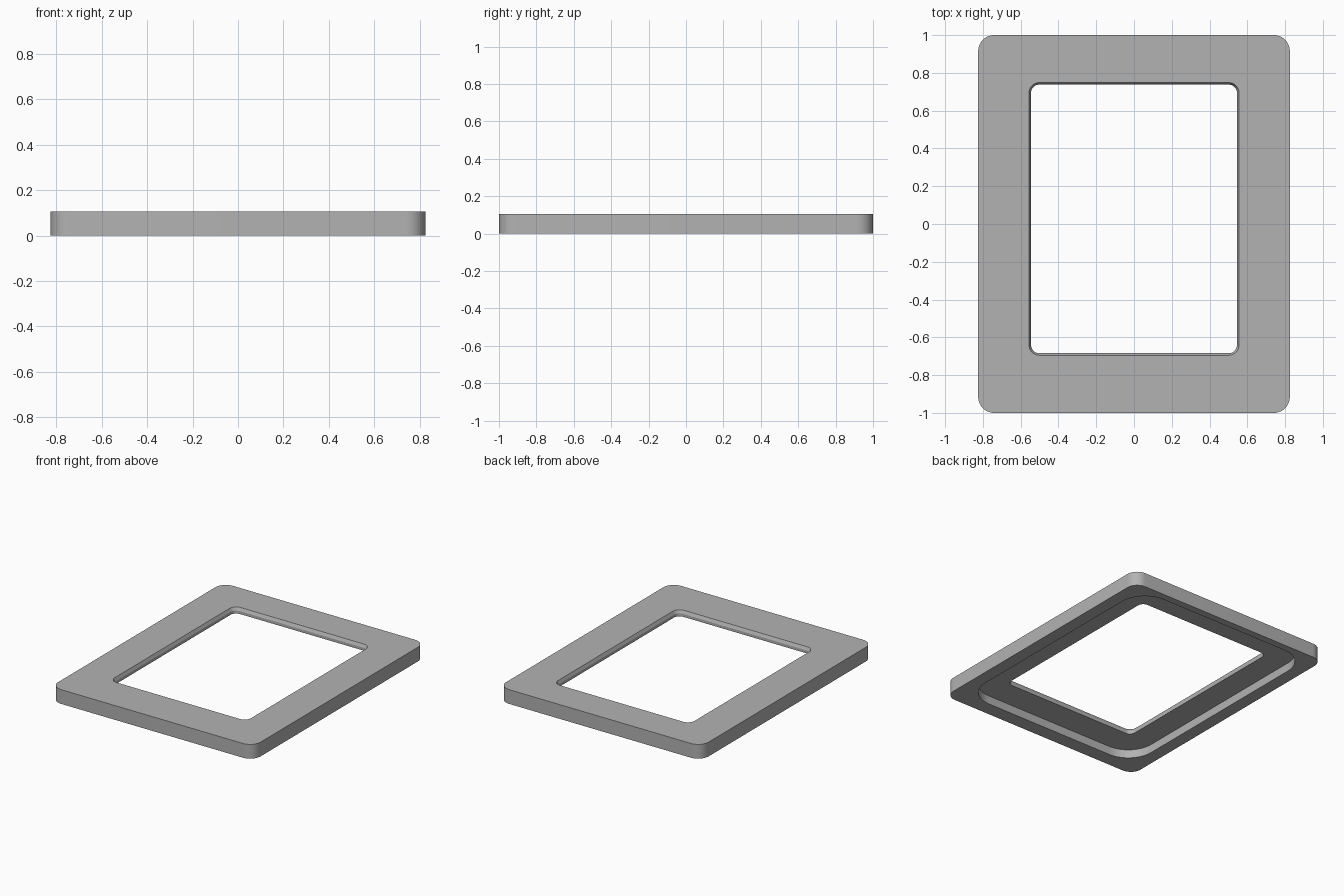
import bpy
import bmesh
import math

cube = bpy.data.objects.get("Cube")
if cube:
    bpy.data.objects.remove(cube, do_unlink=True)

SEGMENTS = 12      # steps per rounded corner
OFFSET = 0.027     # window and recess sit slightly toward the back


def rounded_loop(bm, half_x, half_y, radius, z, centre_y=0.0):
    """Ring of vertices along a rounded rectangle."""
    ring = []
    corners = ((1, 1), (-1, 1), (-1, -1), (1, -1))
    for quarter, (sx, sy) in enumerate(corners):
        for step in range(SEGMENTS + 1):
            a = math.pi / 2 * (quarter + step / SEGMENTS)
            x = sx * (half_x - radius) + radius * math.cos(a)
            y = sy * (half_y - radius) + radius * math.sin(a)
            ring.append(bm.verts.new((x, y + centre_y, z)))
    return ring


# Single gray finish
gray = bpy.data.materials.new("gray")
gray.use_nodes = True
color = (0.45, 0.45, 0.45, 1.0)
gray.diffuse_color = color
gray.node_tree.nodes["Principled BSDF"].inputs["Base Color"].default_value = color

# Closed cross-section: outer wall, top, chamfered window, underside recess
bm = bmesh.new()
rings = [
    rounded_loop(bm, 0.825, 1.0, 0.085, 0.0),
    rounded_loop(bm, 0.825, 1.0, 0.085, 0.105),
    rounded_loop(bm, 0.556, 0.722, 0.055, 0.105, OFFSET),
    rounded_loop(bm, 0.545, 0.711, 0.044, 0.083, OFFSET),
    rounded_loop(bm, 0.545, 0.711, 0.044, 0.062, OFFSET),
    rounded_loop(bm, 0.731, 0.92, 0.20, 0.062, OFFSET),
    rounded_loop(bm, 0.731, 0.92, 0.20, 0.0, OFFSET),
]
count = len(rings[0])
for k, lower in enumerate(rings):
    upper = rings[(k + 1) % len(rings)]
    for i in range(count):
        j = (i + 1) % count
        bm.faces.new((lower[i], lower[j], upper[j], upper[i]))
bmesh.ops.recalc_face_normals(bm, faces=bm.faces)

mesh = bpy.data.meshes.new("frame_plate")
bm.to_mesh(mesh)
bm.free()
mesh.materials.append(gray)
frame = bpy.data.objects.new("frame_plate", mesh)
bpy.context.collection.objects.link(frame)

# Smooth corners, crisp edges
bpy.ops.object.select_all(action="DESELECT")
frame.select_set(True)
bpy.context.view_layer.objects.active = frame
bpy.ops.object.shade_smooth_by_angle(angle=math.radians(20))
